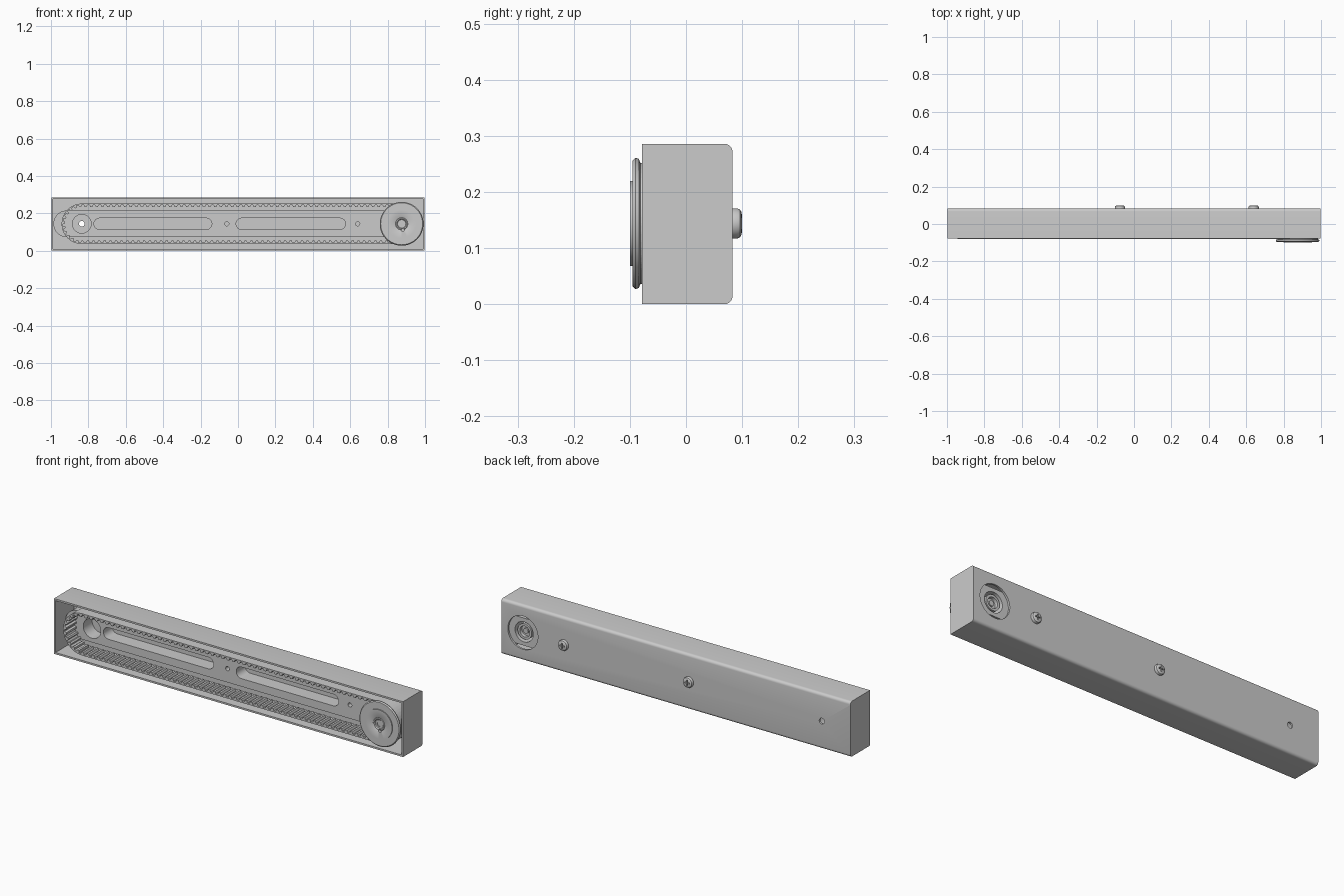
import bpy, bmesh
from math import sin, cos, pi
from mathutils import Vector

if "Cube" in bpy.data.objects:
    bpy.data.objects.remove(bpy.data.objects["Cube"])

ZC, XL, XR = 0.144, -0.835, 0.875      # belt centre height, idler x, pulley x


def make(name, bm, smooth=True):
    bmesh.ops.recalc_face_normals(bm, faces=bm.faces)
    me = bpy.data.meshes.new(name)
    bm.to_mesh(me)
    bm.free()
    ob = bpy.data.objects.new(name, me)
    bpy.context.collection.objects.link(ob)
    bpy.ops.object.select_all(action='DESELECT')
    ob.select_set(True)
    bpy.context.view_layer.objects.active = ob
    if smooth:
        bpy.ops.object.shade_smooth_by_angle(angle=0.6)
    return ob


def prism(name, pts, y0, y1):
    """Extrude an (x, z) outline from y0 to y1."""
    bm = bmesh.new()
    f = bm.faces.new([bm.verts.new((x, y0, z)) for x, z in pts])
    new = bmesh.ops.extrude_face_region(bm, geom=[f])['geom']
    bmesh.ops.translate(bm, vec=(0, y1 - y0, 0),
                        verts=[v for v in new if isinstance(v, bmesh.types.BMVert)])
    return make(name, bm)


def stadium(x0, x1, r, n=20):
    """Outline with round ends, x0 and x1 being the extreme ends."""
    right = [(x1 - r + r * cos(a), ZC + r * sin(a)) for a in [-pi / 2 + pi * i / n for i in range(n + 1)]]
    left = [(x0 + r + r * cos(a), ZC + r * sin(a)) for a in [pi / 2 + pi * i / n for i in range(n + 1)]]
    return right + left


def circle(x, z, r, n=40):
    return [(x + r * cos(2 * pi * i / n), z + r * sin(2 * pi * i / n)) for i in range(n)]


def lathe(name, x, profile, n=64):
    """Revolve (radius, y) points about a y axis; closed loop profile."""
    bm = bmesh.new()
    vs = [bm.verts.new((x + r, y, ZC)) for r, y in profile]
    es = [bm.edges.new((vs[i], vs[(i + 1) % len(vs)])) for i in range(len(vs))]
    bmesh.ops.spin(bm, geom=vs + es, cent=(x, 0, ZC), axis=(0, 1, 0), angle=2 * pi,
                   steps=n, use_merge=True)
    bmesh.ops.remove_doubles(bm, verts=bm.verts, dist=1e-5)
    return make(name, bm)


def box(name, lo, hi):
    pts = [(lo[0], lo[2]), (hi[0], lo[2]), (hi[0], hi[2]), (lo[0], hi[2])]
    return prism(name, pts, lo[1], hi[1])


def cut(ob, *cutters):
    for c in cutters:
        c.hide_render = True
        m = ob.modifiers.new('cut', 'BOOLEAN')
        m.operation, m.solver, m.object = 'DIFFERENCE', 'EXACT', c
        bpy.context.view_layer.objects.active = ob
        bpy.ops.object.modifier_apply(modifier=m.name)
        bpy.data.objects.remove(c)
    bpy.ops.object.select_all(action='DESELECT')
    ob.select_set(True)
    bpy.ops.object.shade_smooth_by_angle(angle=0.6)


# open-front housing, long back edges rounded
bm = bmesh.new()
bmesh.ops.create_cube(bm, size=1)
for v in bm.verts:
    v.co = Vector((v.co.x * 1.996, 0.0025 + v.co.y * 0.161, 0.143 + v.co.z * 0.286))
long_edges = [e for e in bm.edges if all(v.co.y > 0 for v in e.verts)
              and abs(e.verts[0].co.x - e.verts[1].co.x) > 1]
bmesh.ops.bevel(bm, geom=long_edges, offset=0.015, segments=6, profile=0.5, affect='EDGES')
housing = make('housing', bm)
cut(housing,
    box('cavity', (-0.989, -0.2, 0.009), (0.989, 0.073, 0.277)),
    prism('drive_hole', circle(XR, ZC, 0.086, 64), 0.05, 0.12),
    prism('axle_hole', circle(XL, ZC, 0.015), 0.05, 0.12))

# slotted mounting bar inside the housing
bar = prism('slotted_bar', stadium(-0.987, 0.987, 0.071), 0.0, 0.0725)
cut(bar,
    prism('slot_a', stadium(-0.77, -0.14, 0.03), -0.1, 0.2),
    prism('slot_b', stadium(-0.01, 0.575, 0.03), -0.1, 0.2),
    prism('idler_hole', circle(XL, ZC, 0.05), -0.1, 0.2),
    prism('hub_hole', circle(XR, ZC, 0.052), -0.1, 0.2),
    prism('tap_a', circle(-0.06, ZC, 0.011), -0.1, 0.03),
    prism('tap_b', circle(0.64, ZC, 0.011), -0.1, 0.03))

# toothed belt, teeth facing inward
R, TEETH = 0.108, 136
STRAIGHT, ARC = XR - XL, pi * R
TOTAL = 2 * (STRAIGHT + ARC)


def belt_point(s, off):
    s %= TOTAL
    r = R - off
    if s < STRAIGHT:
        return XL + s, ZC + r
    s -= STRAIGHT
    if s < ARC:
        return XR + r * sin(s / R), ZC + r * cos(s / R)
    s -= ARC
    if s < STRAIGHT:
        return XR - s, ZC - r
    a = (s - STRAIGHT) / R
    return XL - r * sin(a), ZC - r * cos(a)


bm = bmesh.new()
rings = []
for i in range(TEETH):
    for frac, depth in ((0, 0.007), (0.35, 0.007), (0.5, 0.018), (0.85, 0.018)):
        s = (i + frac) * TOTAL / TEETH
        a, b = belt_point(s, 0), belt_point(s, depth)
        rings.append([bm.verts.new((p[0], y, p[1])) for p, y in
                      ((a, -0.081), (a, 0.0), (b, 0.0), (b, -0.081))])
for i, q in enumerate(rings):
    p = rings[i - 1]
    for k in range(4):
        bm.faces.new((p[k], p[(k + 1) % 4], q[(k + 1) % 4], q[k]))
make('toothed_belt', bm, smooth=False)

# drive pulley: barrel between two flanges, raised front plate and bore
pulley = lathe('drive_pulley', XR, [
    (0.013, -0.096), (0.022, -0.096), (0.026, -0.1), (0.031, -0.1), (0.033, -0.098),
    (0.036, -0.1), (0.076, -0.1), (0.076, -0.095), (0.112, -0.095), (0.117, -0.09),
    (0.115, -0.084), (0.107, -0.081), (0.088, -0.079), (0.088, -0.006), (0.108, -0.005),
    (0.108, -0.001), (0.04, -0.001), (0.04, 0.068), (0.028, 0.068), (0.028, 0.05),
    (0.013, 0.05)])
cut(pulley, prism('pin_hole', circle(XR + 0.006, ZC - 0.032, 0.008, 20), -0.2, -0.085))
lathe('drive_shaft', XR, [(0, -0.092), (0.0135, -0.092), (0.0135, 0.06), (0, 0.06)], 32)

# back screws with cross recess
for i, x in enumerate((-0.075, 0.64)):
    screw = lathe(f'screw_{i + 1}', x, [
        (0, 0.06), (0.012, 0.06), (0.012, 0.082), (0.027, 0.082), (0.027, 0.091),
        (0.025, 0.096), (0.02, 0.099), (0.012, 0.1), (0, 0.1)], 32)
    cut(screw,
        box('slot_h', (x - 0.015, 0.092, ZC - 0.003), (x + 0.015, 0.12, ZC + 0.003)),
        box('slot_v', (x - 0.003, 0.092, ZC - 0.015), (x + 0.003, 0.12, ZC + 0.015)))
